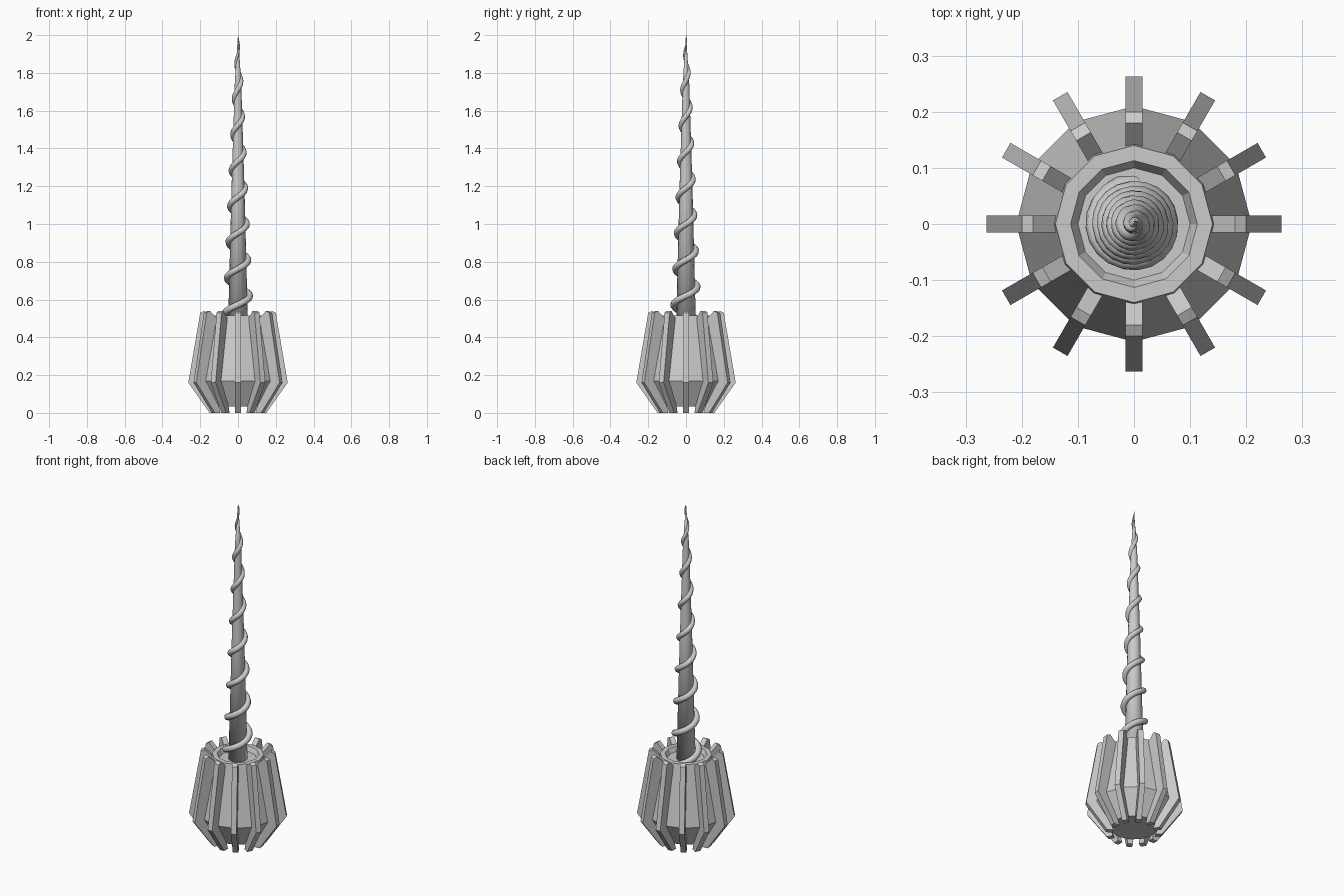
import bpy, math

if "Cube" in bpy.data.objects:
    bpy.data.objects.remove(bpy.data.objects["Cube"])


def add_mesh(name, verts, faces, smooth=False):
    me = bpy.data.meshes.new(name)
    me.from_pydata(verts, [], faces)
    ob = bpy.data.objects.new(name, me)
    bpy.context.collection.objects.link(ob)
    if smooth:
        for p in me.polygons:
            p.use_smooth = True
    return ob


def lathe(name, profile, n=12, smooth=False):
    # Revolve a (radius, z) profile and close both ends with flat caps
    verts, faces = [], []
    for r, z in profile:
        for i in range(n):
            a = 2 * math.pi * i / n
            verts.append((r * math.cos(a), r * math.sin(a), z))
    for j in range(len(profile) - 1):
        for i in range(n):
            k = (i + 1) % n
            faces.append((j*n + i, j*n + k, (j+1)*n + k, (j+1)*n + i))
    faces.append(tuple(reversed(range(n))))
    faces.append(tuple(range((len(profile)-1)*n, len(profile)*n)))
    return add_mesh(name, verts, faces, smooth)


def lerp(x, pts):
    for (x0, y0), (x1, y1) in zip(pts, pts[1:]):
        if x <= x1:
            return y0 + (y1 - y0) * (x - x0) / (x1 - x0)
    return pts[-1][1]


# Twelve-sided pot with a raised lip and a shallow recessed top
lathe("pot_body", [(0.13, 0.035), (0.21, 0.17), (0.145, 0.49), (0.14, 0.515),
                   (0.113, 0.515), (0.10, 0.49)])

# Radial fins around the pot
outline = [(0.115, 0.0), (0.15, 0.0), (0.263, 0.16), (0.20, 0.53),
           (0.18, 0.54), (0.138, 0.50), (0.17, 0.17)]
m, half = len(outline), 0.015
for i in range(12):
    a = math.radians(30 * i)
    c, s = math.cos(a), math.sin(a)
    verts = [(r*c - t*s, r*s + t*c, z) for t in (-half, half) for r, z in outline]
    faces = [tuple(range(m)), tuple(reversed(range(m, 2*m)))]
    faces += [(k, k + m, (k+1) % m + m, (k+1) % m) for k in range(m)]
    add_mesh(f"fin_{i + 1}", verts, faces)

# Tapered central spike
lathe("spike", [(0.053, 0.45), (0.034, 1.2), (0.017, 1.75), (0.001, 1.99)], 16, True)

# Tapering coil wound counter-clockwise up the spike
z0, z1, pitch = 0.47, 2.0, 0.19
steps = int((z1 - z0) / pitch * 20)
curve = bpy.data.curves.new("coil", "CURVE")
curve.dimensions = "3D"
curve.bevel_depth = 0.017
curve.bevel_resolution = 2
curve.use_fill_caps = True
spline = curve.splines.new("POLY")
spline.points.add(steps)
for i, p in enumerate(spline.points):
    z = z0 + (z1 - z0) * i / steps
    a = 2 * math.pi * (z - 0.62) / pitch
    R = lerp(z, [(0.47, 0.072), (0.62, 0.062), (1.2, 0.038), (1.75, 0.016), (2.0, 0.004)])
    p.co = (R * math.cos(a), R * math.sin(a), z, 1)
    p.radius = lerp(z, [(0.47, 1.1), (0.62, 1.05), (1.75, 0.8), (2.0, 0.04)])
spline.use_smooth = True
coil = bpy.data.objects.new("coil", curve)
bpy.context.collection.objects.link(coil)
